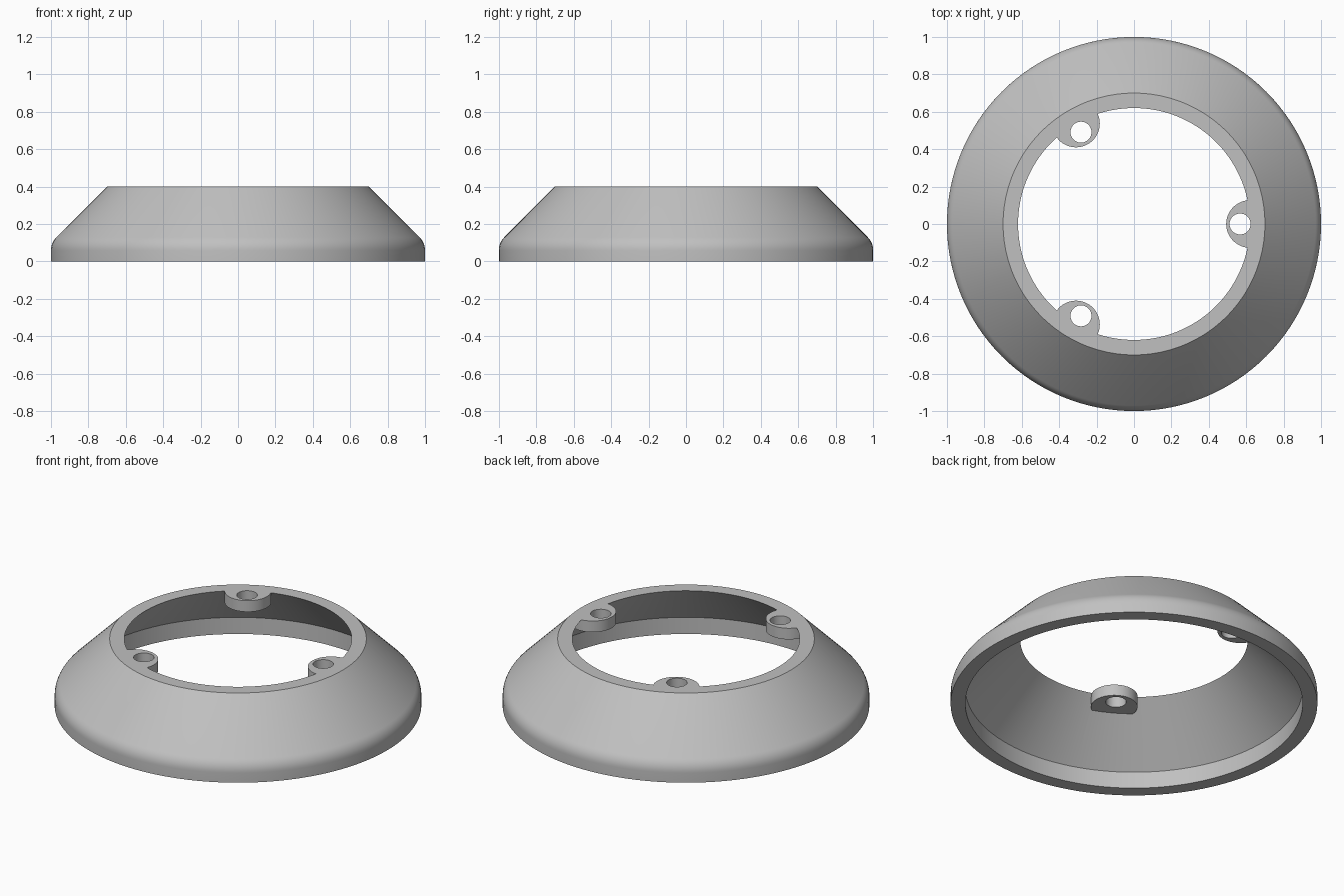
import bpy
import bmesh
import math

SEGMENTS = 128
HEIGHT = 0.4

default_cube = bpy.data.objects.get("Cube")
if default_cube:
    bpy.data.objects.remove(default_cube, do_unlink=True)

grey = bpy.data.materials.new("plain grey")
grey.use_nodes = True
grey.diffuse_color = (0.53, 0.53, 0.53, 1)
grey.node_tree.nodes["Principled BSDF"].inputs["Base Color"].default_value = grey.diffuse_color


def turned_solid(name, profile, segments=SEGMENTS, centre=(0, 0)):
    """Closed solid of revolution from (radius, z) points, bottom to top."""
    bm = bmesh.new()
    rings = []
    for r, z in profile:
        angles = [math.tau * i / segments for i in range(segments)]
        rings.append([bm.verts.new((centre[0] + r * math.cos(a), centre[1] + r * math.sin(a), z))
                      for a in angles])
    for low, high in zip(rings, rings[1:]):
        for i in range(segments):
            j = (i + 1) % segments
            bm.faces.new((low[i], low[j], high[j], high[i]))
    bm.faces.new(rings[0][::-1])
    bm.faces.new(rings[-1])
    mesh = bpy.data.meshes.new(name)
    bm.to_mesh(mesh)
    bm.free()
    mesh.materials.append(grey)
    obj = bpy.data.objects.new(name, mesh)
    bpy.context.collection.objects.link(obj)
    return obj


def subtract(target, cutter):
    """Cut one solid from another and discard the cutter."""
    bpy.ops.object.select_all(action="DESELECT")
    bpy.context.view_layer.objects.active = target
    target.select_set(True)
    mod = target.modifiers.new("cut", "BOOLEAN")
    mod.operation = "DIFFERENCE"
    mod.solver = "EXACT"
    mod.object = cutter
    bpy.ops.object.modifier_apply(modifier=mod.name)
    bpy.data.objects.remove(cutter, do_unlink=True)


# Outer body: short upright wall, rounded shoulder, 45 degree slope
fillet = 0.1
fillet_start = HEIGHT - 0.3 - fillet * math.tan(math.pi / 8)
shoulder = [(1 - fillet + fillet * math.cos(a), fillet_start + fillet * math.sin(a))
            for a in (math.pi / 4 * k / 6 for k in range(7))]
ring = turned_solid("flared_ring", [(1, 0)] + shoulder + [(0.7, HEIGHT)])

# Cavity: leaves an even wall, with the three screw lugs left standing
cavity = turned_solid("cavity_cutter", [(0.92, -0.1), (0.92, 0.1), (0.52, 0.5)])
lug_angles = [math.tau * k / 3 for k in range(3)]


def polar(radius, angle):
    return radius * math.cos(angle), radius * math.sin(angle)


for angle in lug_angles:
    subtract(cavity, turned_solid("lug_form", [(0.127, 0.333), (0.127, 0.6)], 64, polar(0.62, angle)))
subtract(ring, cavity)

# Screw holes through the lugs
for angle in lug_angles:
    subtract(ring, turned_solid("hole_cutter", [(0.056, 0.25), (0.056, 0.6)], 48, polar(0.567, angle)))

ring.select_set(True)
bpy.context.view_layer.objects.active = ring
bpy.ops.object.shade_smooth_by_angle(angle=math.radians(30))
